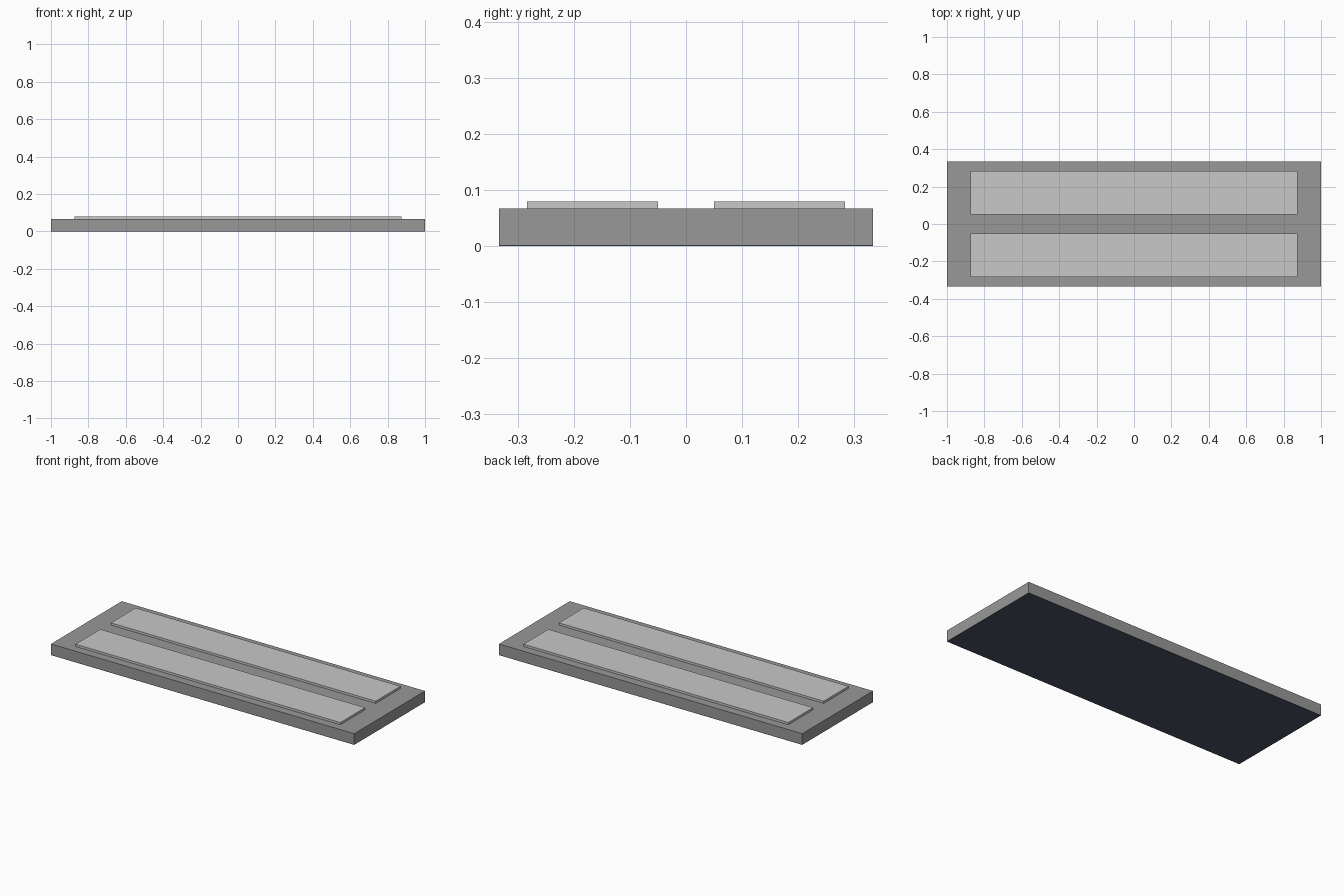
import bpy

if "Cube" in bpy.data.objects:
    bpy.data.objects.remove(bpy.data.objects["Cube"])


def srgb(r, g, b):
    lin = lambda c: c / 12.92 if c <= 0.04045 else ((c + 0.055) / 1.055) ** 2.4
    return (lin(r / 255), lin(g / 255), lin(b / 255), 1)


def material(name, color):
    m = bpy.data.materials.new(name)
    m.diffuse_color = color
    m.use_nodes = True
    m.node_tree.nodes["Principled BSDF"].inputs["Base Color"].default_value = m.diffuse_color
    return m


def box(name, x, y, z, mat):
    """Box from (min, max) ranges on each axis."""
    bpy.ops.mesh.primitive_cube_add(size=1)
    ob = bpy.context.object
    ob.name = name
    for v in ob.data.vertices:
        for i, (lo, hi) in enumerate((x, y, z)):
            v.co[i] = hi if v.co[i] > 0 else lo
    ob.data.materials.append(mat)
    return ob


mid_grey = material("mid grey", srgb(152, 152, 152))
light_grey = material("light grey", srgb(200, 200, 200))
dark_blue = material("dark blue grey", srgb(76, 83, 98))

# Main slab with a thin dark backing underneath
box("slab", (-1, 1), (-0.3333, 0.3333), (0.002, 0.0667), mid_grey)
box("backing", (-1, 1), (-0.3333, 0.3333), (0, 0.002), dark_blue)

# Two raised strips, mirrored across the middle
for side, y in (("front", (-0.2833, -0.05)), ("back", (0.05, 0.2833))):
    box(side + "_strip", (-0.8733, 0.8733), y, (0.0667, 0.08), light_grey)
